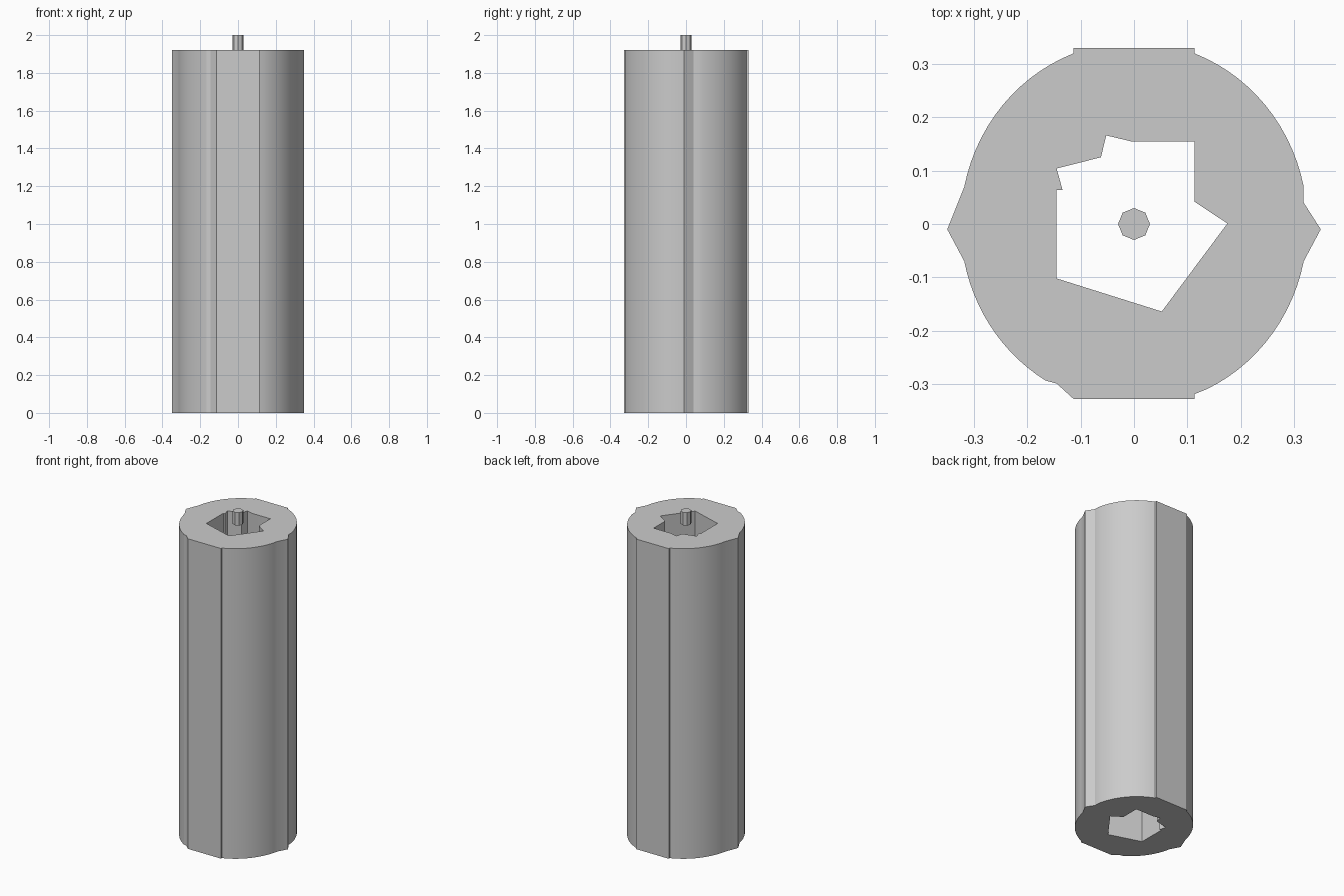
import bpy, bmesh
from math import atan2, cos, sin, radians, tau

if "Cube" in bpy.data.objects:
    bpy.data.objects.remove(bpy.data.objects["Cube"], do_unlink=True)

TUBE_TOP, PIN_TOP = 1.92, 2.0
RX, RY = 0.325, 0.341   # radii of the rounded corners

grey = bpy.data.materials.new("plain grey")
grey.use_nodes = True
colour = (0.6, 0.6, 0.6, 1)
grey.diffuse_color = colour
grey.node_tree.nodes["Principled BSDF"].inputs["Base Color"].default_value = colour


def arc(start, end, steps=14):
    """Points on the body ellipse, counter-clockwise between two points."""
    a, b = (atan2(y / RY, x / RX) for x, y in (start, end))
    b = a + (b - a) % tau
    pts = [(RX * cos(a + (b - a) * i / steps), RY * sin(a + (b - a) * i / steps))
           for i in range(1, steps)]
    return [start] + pts + [end]


def prism(name, loops, bottom, top):
    """Extrude an outline, with any inner loops left as holes."""
    bm = bmesh.new()
    edges = []
    for loop in loops:
        verts = [bm.verts.new((x, y, bottom)) for x, y in loop]
        edges += [bm.edges.new((v, verts[i - 1])) for i, v in enumerate(verts)]
    bmesh.ops.triangle_fill(bm, use_beauty=True, edges=edges)
    lifted = bmesh.ops.extrude_face_region(bm, geom=bm.faces[:], use_keep_orig=True)["geom"]
    bmesh.ops.translate(bm, vec=(0, 0, top - bottom),
                        verts=[g for g in lifted if isinstance(g, bmesh.types.BMVert)])
    bmesh.ops.recalc_face_normals(bm, faces=bm.faces[:])
    mesh = bpy.data.meshes.new(name)
    bm.to_mesh(mesh)
    bm.free()
    mesh.materials.append(grey)
    obj = bpy.data.objects.new(name, mesh)
    bpy.context.collection.objects.link(obj)
    return obj


# Tube body: four rounded corners, flat pads front and back, side ridges
outline = [(0.35, -0.01), (0.318, 0.04)]
outline += arc((0.318, 0.07), (0.113, 0.32))
outline += [(0.113, 0.33), (-0.113, 0.33)]
outline += arc((-0.113, 0.32), (-0.318, 0.07))
outline += [(-0.35, -0.01)]
outline += arc((-0.318, -0.07), (-0.145, -0.299))
outline += [(-0.113, -0.328), (0.113, -0.328)]
outline += arc((0.113, -0.319), (0.318, -0.07))

# Irregular bore through the whole length
bore = [(0.175, 0.001), (0.113, 0.042), (0.113, 0.155), (-0.006, 0.155),
        (-0.052, 0.166), (-0.062, 0.125), (-0.145, 0.104), (-0.134, 0.064),
        (-0.145, 0.064), (-0.145, -0.102), (0.052, -0.164)]

body = prism("tube_body", [outline, bore], 0, TUBE_TOP)
bpy.ops.object.select_all(action='DESELECT')
body.select_set(True)
bpy.context.view_layer.objects.active = body
bpy.ops.object.shade_smooth_by_angle(angle=radians(18))

# Small eight-sided pin above the bore
octagon = [(0.03 * cos(tau * i / 8), 0.03 * sin(tau * i / 8)) for i in range(8)]
prism("top_pin", [octagon], TUBE_TOP, PIN_TOP)
